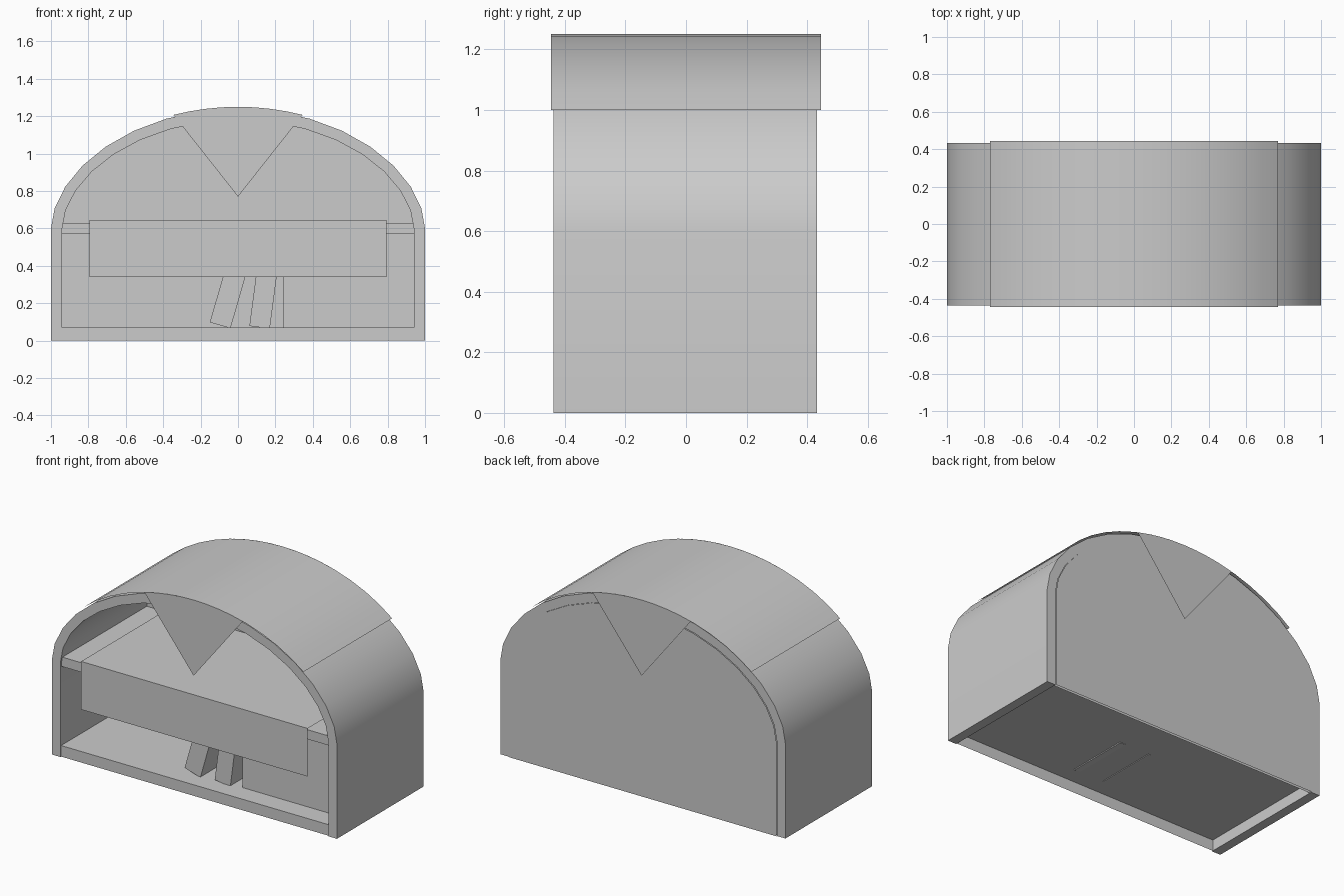
import bpy, math
from math import cos, sin, pi

if "Cube" in bpy.data.objects:
    bpy.data.objects.remove(bpy.data.objects["Cube"])

grey = bpy.data.materials.new("light_grey")
grey.diffuse_color = (0.6, 0.6, 0.6, 1)
grey.use_nodes = True
grey.node_tree.nodes["Principled BSDF"].inputs["Base Color"].default_value = grey.diffuse_color


def make(name, verts, faces, smooth=True):
    me = bpy.data.meshes.new(name)
    me.from_pydata(verts, [], faces)
    me.update()
    ob = bpy.data.objects.new(name, me)
    bpy.context.collection.objects.link(ob)
    me.materials.append(grey)
    if smooth:
        bpy.ops.object.select_all(action='DESELECT')
        ob.select_set(True)
        bpy.context.view_layer.objects.active = ob
        bpy.ops.object.shade_smooth_by_angle(angle=math.radians(40))
    return ob


def arc(a, b, t0, t1, n):
    """Slightly flattened elliptical arc above z = 0.6, from right to left."""
    pts = []
    for i in range(n + 1):
        t = t0 + (t1 - t0) * i / n
        pts.append((a * cos(t), 0.6 + b * max(sin(t), 0) ** 1.1))
    return pts


def box(name, x0, x1, y0, y1, z0, z1, tilt=0.0):
    """Box, optionally leaning to the right about its lower right edge."""
    verts = []
    for y in (y0, y1):
        for x, z in ((x0, z0), (x1, z0), (x1, z1), (x0, z1)):
            dx, dz = x - x1, z - z0
            verts.append((x1 + dx * cos(tilt) + dz * sin(tilt), y,
                          z0 - dx * sin(tilt) + dz * cos(tilt)))
    faces = [(0, 1, 2, 3), (7, 6, 5, 4), (0, 4, 5, 1),
             (1, 5, 6, 2), (2, 6, 7, 3), (3, 7, 4, 0)]
    return make(name, verts, faces, False)


def bent_sheet(name, w, y0, y1, z_low, z_top):
    """Sheet lying flat with a lip that drops down at the front."""
    verts = [(s * w, y, z) for y, z in ((y0, z_low), (y0, z_top), (y1, z_top)) for s in (-1, 1)]
    return make(name, verts, [(0, 1, 3, 2), (2, 3, 5, 4)], False)


# arched shell: outer and inner profile joined into a solid band
N = 16
outer = [(1, 0)] + arc(1, 0.64, 0, pi, N) + [(-1, 0)]
inner = [(0.94, 0)] + arc(0.94, 0.58, 0, pi, N) + [(-0.94, 0)]
n = len(outer)
Y0, Y1 = -0.437, 0.432
verts = [(x, y, z) for prof, y in ((outer, Y0), (outer, Y1), (inner, Y0), (inner, Y1)) for x, z in prof]
faces = []
for i in range(n - 1):
    j = i + 1
    faces += [(i, j, n + j, n + i),
              (2 * n + i, 3 * n + i, 3 * n + j, 2 * n + j),
              (i, 2 * n + i, 2 * n + j, j),
              (n + i, n + j, 3 * n + j, 3 * n + i)]
for i in (0, n - 1):
    quad = (i, n + i, 3 * n + i, 2 * n + i)
    faces.append(quad if i == 0 else quad[::-1])
make("arched_shell", verts, faces)

# back panel filling the arch
verts = [(x, y, z) for y in (0.42, 0.437) for x, z in inner]
faces = [tuple(range(n)), tuple(reversed(range(n, 2 * n)))]
make("back_panel", verts, faces, False)

# floor and shelf, both with a front lip
bent_sheet("floor", 0.94, -0.43, 0.42, 0.0, 0.07)
bent_sheet("shelf", 0.94, -0.425, 0.42, 0.57, 0.63)

# cloth lying on the shelf and hanging over its front
bent_sheet("shelf_cloth", 0.795, -0.437, 0.42, 0.34, 0.645)

# cabinet in the lower right corner
box("cabinet", 0.24, 0.94, -0.30, 0.42, 0.07, 0.57)

# two leaning books
box("left_book", -0.155, -0.04, -0.32, 0.08, 0.066, 0.50, math.radians(16))
box("right_book", 0.06, 0.17, -0.32, 0.08, 0.064, 0.52, math.radians(7.5))

# roof cloth over the arch
t0 = math.acos(0.77 / 1.005)
top = arc(1.005, 0.65, t0, pi - t0, 14)
m = len(top)
verts = [(x, y, z) for y in (-0.445, 0.445) for x, z in top]
make("roof_cloth", verts, [(i, i + 1, m + i + 1, m + i) for i in range(m - 1)])

# pointed flaps hanging at the front and back
t1 = math.acos(0.345 / 1.005)
edge = arc(1.005, 0.65, t1, pi - t1, 8) + [(0, 0.77)]
for name, y in (("front_flap", -0.445), ("back_flap", 0.445)):
    f = tuple(range(len(edge)))
    make(name, [(x, y, z) for x, z in edge], [f if y < 0 else f[::-1]], False)
